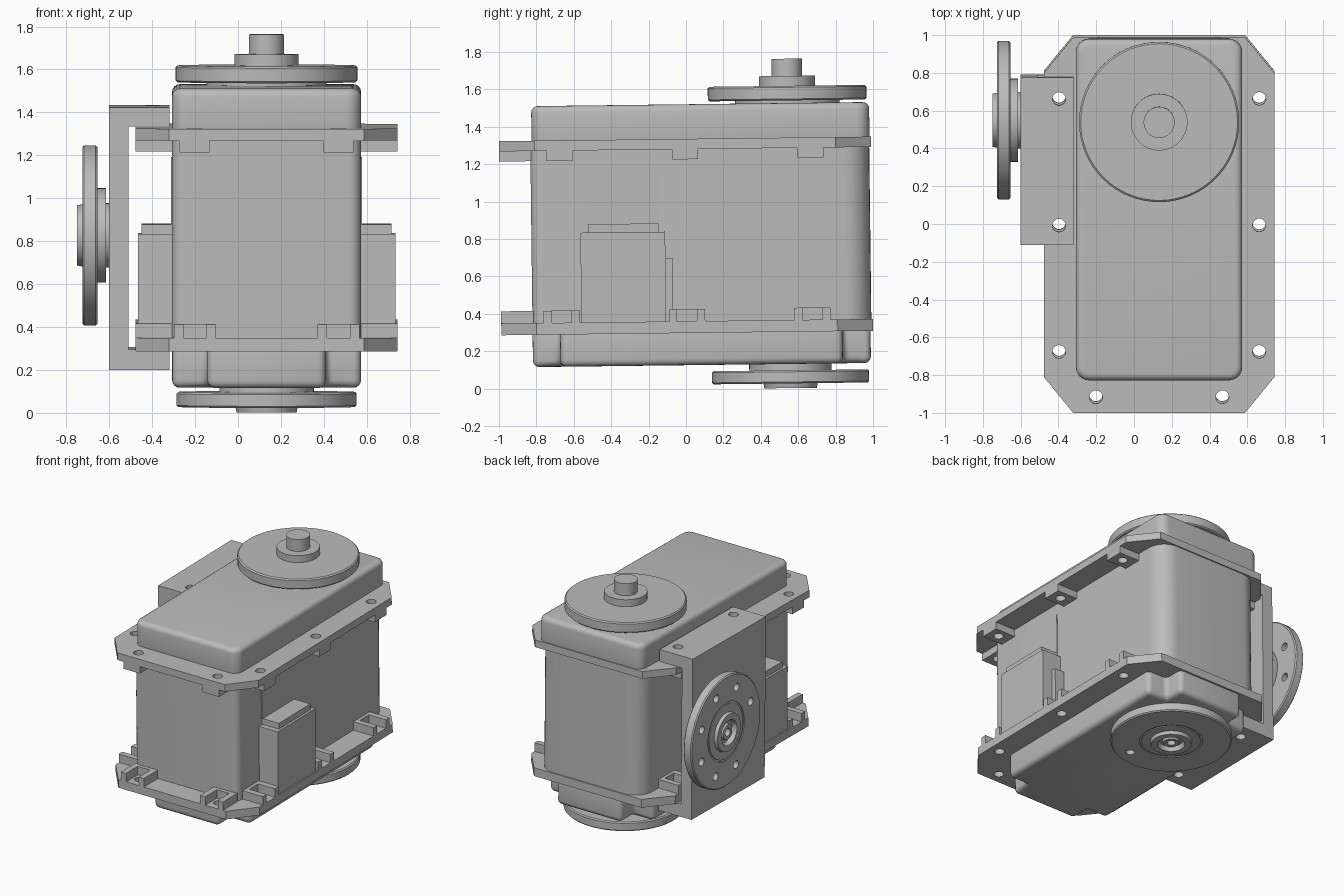
import bpy, bmesh, math
from mathutils import Matrix, Vector

if "Cube" in bpy.data.objects:
    bpy.data.objects.remove(bpy.data.objects["Cube"], do_unlink=True)

grey = bpy.data.materials.new("plain grey")
grey.use_nodes = True
grey.diffuse_color = (0.5, 0.5, 0.5, 1)
grey.node_tree.nodes["Principled BSDF"].inputs["Base Color"].default_value = (0.5, 0.5, 0.5, 1)

XC = 0.133          # centre line of the case
SHAFT_Y = 0.549     # output axis
parts = []


def finish(name, bm, matrix=None, keep=True):
    if matrix:
        bm.transform(matrix)
    bmesh.ops.recalc_face_normals(bm, faces=bm.faces)
    mesh = bpy.data.meshes.new(name)
    bm.to_mesh(mesh)
    bm.free()
    mesh.materials.append(grey)
    ob = bpy.data.objects.new(name, mesh)
    bpy.context.scene.collection.objects.link(ob)
    if keep:
        parts.append(ob)
    return ob


def prism(name, points, z0, z1, bevel=0, matrix=None):
    bm = bmesh.new()
    face = bm.faces.new([bm.verts.new((x, y, z0)) for x, y in points])
    up = bmesh.ops.extrude_face_region(bm, geom=[face])
    bmesh.ops.translate(bm, vec=(0, 0, z1 - z0),
                        verts=[v for v in up["geom"] if isinstance(v, bmesh.types.BMVert)])
    bmesh.ops.recalc_face_normals(bm, faces=bm.faces)
    if bevel:
        sharp = [e for e in bm.edges if e.calc_face_angle(0) > math.radians(50)]
        bmesh.ops.bevel(bm, geom=sharp, offset=bevel, segments=4, profile=0.5, affect='EDGES')
    return finish(name, bm, matrix)


def boxes(name, extents):
    """One mesh from several (x0, x1, y0, y1, z0, z1) boxes."""
    bm = bmesh.new()
    for x0, x1, y0, y1, z0, z1 in extents:
        centre = Vector((x0 + x1, y0 + y1, z0 + z1)) / 2
        size = (abs(x1 - x0), abs(y1 - y0), abs(z1 - z0), 1)
        bmesh.ops.create_cube(bm, size=1, matrix=Matrix.Translation(centre) @ Matrix.Diagonal(size))
    return finish(name, bm)


def lathe(name, profile, matrix):
    bm = bmesh.new()
    verts = [bm.verts.new((r, 0, h)) for r, h in profile]
    edges = [bm.edges.new(pair) for pair in zip(verts, verts[1:])]
    bmesh.ops.spin(bm, geom=verts + edges, cent=(0, 0, 0), axis=(0, 0, 1),
                   angle=math.tau, steps=64)
    bmesh.ops.remove_doubles(bm, verts=bm.verts, dist=0.0005)
    return finish(name, bm, matrix)


def drill(ob, spots, radius, z0, z1, matrix=None):
    """Cut round holes at the given (x, y) spots."""
    bm = bmesh.new()
    for x, y in spots:
        bmesh.ops.create_cone(bm, cap_ends=True, segments=20, radius1=radius, radius2=radius,
                              depth=z1 - z0, matrix=Matrix.Translation((x, y, (z0 + z1) / 2)))
    cutter = finish("drill", bm, matrix, keep=False)
    mod = ob.modifiers.new("holes", 'BOOLEAN')
    mod.operation, mod.solver, mod.object = 'DIFFERENCE', 'EXACT', cutter
    bpy.context.view_layer.objects.active = ob
    bpy.ops.object.modifier_apply(modifier=mod.name)
    bpy.data.objects.remove(cutter, do_unlink=True)


def round_plan(half, y0, y1, r_front, r_back):
    """Rectangle about the centre line with rounded corners."""
    points = []
    for sx, y, r, start in ((1, y1 - r_back, r_back, 0), (-1, y1 - r_back, r_back, 90),
                            (-1, y0 + r_front, r_front, 180), (1, y0 + r_front, r_front, 270)):
        for i in range(9):
            a = math.radians(start + 90 * i / 8)
            points.append((XC + sx * (half - r) + r * math.cos(a), y + r * math.sin(a)))
    return points


# Case: middle shell, top cap, and bottom cap with notched corners
prism("case_body", round_plan(0.44, -0.827, 0.985, 0.055, 0.14), 0.33, 1.31)
prism("top_cap", round_plan(0.44, -0.82, 0.987, 0.07, 0.07), 1.285, 1.52, bevel=0.035)
quarter = [(0.44, 0.83), (0.275, 0.83), (0.275, 0.98)]
front = [(0.275, -0.827), (0.275, -0.68), (0.44, -0.68)]
right = front + quarter
plan = [(XC + x, y) for x, y in right] + [(XC - x, y) for x, y in reversed(right)]
prism("bottom_cap", plan, 0.125, 0.35, bevel=0.035)

# Flange plates with chamfered corners and screw holes
side_holes = [(s, XC + s * 0.53, y) for s in (-1, 1) for y in (-0.67, 0, 0.67)]
front_holes = [(XC + s * 0.335, -0.91) for s in (-1, 1)]
spots = [(x, y) for s, x, y in side_holes] + front_holes
edge = [(0.455, -0.994), (0.61, -0.805), (0.61, 0.805), (0.455, 0.994)]
outline = [(XC + x, y) for x, y in edge] + [(XC - x, y) for x, y in reversed(edge)]
for name, z0, z1 in (("lower_flange", 0.297, 0.36), ("upper_flange", 1.28, 1.335)):
    drill(prism(name, outline, z0, z1), spots, 0.035, z0 - 0.1, z1 + 0.1)

# Solid lugs under the upper flange
lugs = [(XC + s * 0.43, XC + s * 0.61, y - 0.07, y + 0.07, 1.226, 1.281) for s, x, y in side_holes]
lugs += [(x - 0.07, x + 0.07, -0.994, -0.82, 1.226, 1.281) for x, y in front_holes]
drill(boxes("upper_lugs", lugs), spots, 0.035, 1.1, 1.4)

# Open screw seats on the lower flange: two ribs and an inner wall
ribs = []
for s, x, y in side_holes:
    for d in (-0.075, 0.075):
        ribs.append((XC + s * 0.43, XC + s * 0.61, y + d - 0.022, y + d + 0.022, 0.355, 0.425))
    ribs.append((XC + s * 0.43, XC + s * 0.465, y - 0.053, y + 0.053, 0.355, 0.425))
for x, y in front_holes:
    for d in (-0.075, 0.075):
        ribs.append((x + d - 0.022, x + d + 0.022, -0.994, -0.82, 0.355, 0.425))
    ribs.append((x - 0.053, x + 0.053, -0.855, -0.82, 0.355, 0.425))
boxes("lower_screw_seats", ribs)

# Cable connectors on both sides
for s, side in ((1, "left"), (-1, "right")):
    x = XC + s * 0.42
    boxes(side + "_connector", [(x, XC + s * 0.6, -0.565, -0.112, 0.355, 0.84)])
    boxes(side + "_connector_neck", [(x, XC + s * 0.582, -0.525, -0.145, 0.83, 0.885)])
    boxes(side + "_connector_rib", [(x, XC + s * 0.52, -0.115, -0.075, 0.355, 0.7)])
    boxes(side + "_cover_panel", [(x, XC + s * 0.445, -0.535, -0.142, 0.884, 1.195)])

# C-shaped side bracket
c_shape = [(-0.6, 0.2), (-0.32, 0.2), (-0.32, 0.297), (-0.51, 0.297),
           (-0.51, 1.335), (-0.32, 1.335), (-0.32, 1.425), (-0.6, 1.425)]
bracket = prism("side_bracket", c_shape, -0.783, 0.103, matrix=Matrix.Rotation(math.pi / 2, 4, 'X'))
drill(bracket, [(x, y) for s, x, y in side_holes if s < 0 and y > -0.1], 0.035, 0, 1.6)

# Drilled output discs: one on the bracket, one underneath
disc = [(0, 0), (0.15, 0), (0.15, 0.015), (0.22, 0.015), (0.22, 0.055), (0.412, 0.055),
        (0.42, 0.063), (0.42, 0.117), (0.412, 0.125), (0.22, 0.125), (0.22, 0.119),
        (0.205, 0.119), (0.205, 0.125), (0.145, 0.125), (0.14, 0.15), (0.095, 0.15),
        (0.085, 0.115), (0.06, 0.115), (0.055, 0.138), (0.03, 0.138), (0.03, 0.07), (0, 0.07)]
ring = [(0.32 * math.cos(a), 0.32 * math.sin(a))
        for a in (math.tau * (i + 0.5) / 8 for i in range(8))]
for name, spot, turn in (
        ("side_disc", (-0.6, SHAFT_Y, 0.82), Matrix.Rotation(-math.pi / 2, 4, 'Y')),
        ("bottom_disc", (XC, SHAFT_Y, 0.146), Matrix.Rotation(math.pi, 4, 'X'))):
    place = Matrix.Translation(spot) @ turn
    drill(lathe(name, disc, place), ring, 0.03, 0.03, 0.2, place)

# Top disc with hub and shaft
top = [(0, 1.5), (0.28, 1.5), (0.28, 1.534), (0.415, 1.534), (0.424, 1.542), (0.424, 1.604),
       (0.415, 1.612), (0.15, 1.612), (0.15, 1.665), (0.082, 1.665), (0.082, 1.757), (0, 1.757)]
lathe("top_disc", top, Matrix.Translation((XC, SHAFT_Y, 0)))

# Slight lean of the whole assembly, then shading
pivot = Matrix.Translation((0, 0, 0.85))
lean = pivot @ Matrix.Rotation(math.radians(0.7), 4, 'X') @ pivot.inverted()
bpy.ops.object.select_all(action='DESELECT')
for ob in parts:
    ob.data.transform(lean)
    ob.select_set(True)
bpy.context.view_layer.objects.active = parts[0]
bpy.ops.object.shade_smooth_by_angle(angle=math.radians(35))
